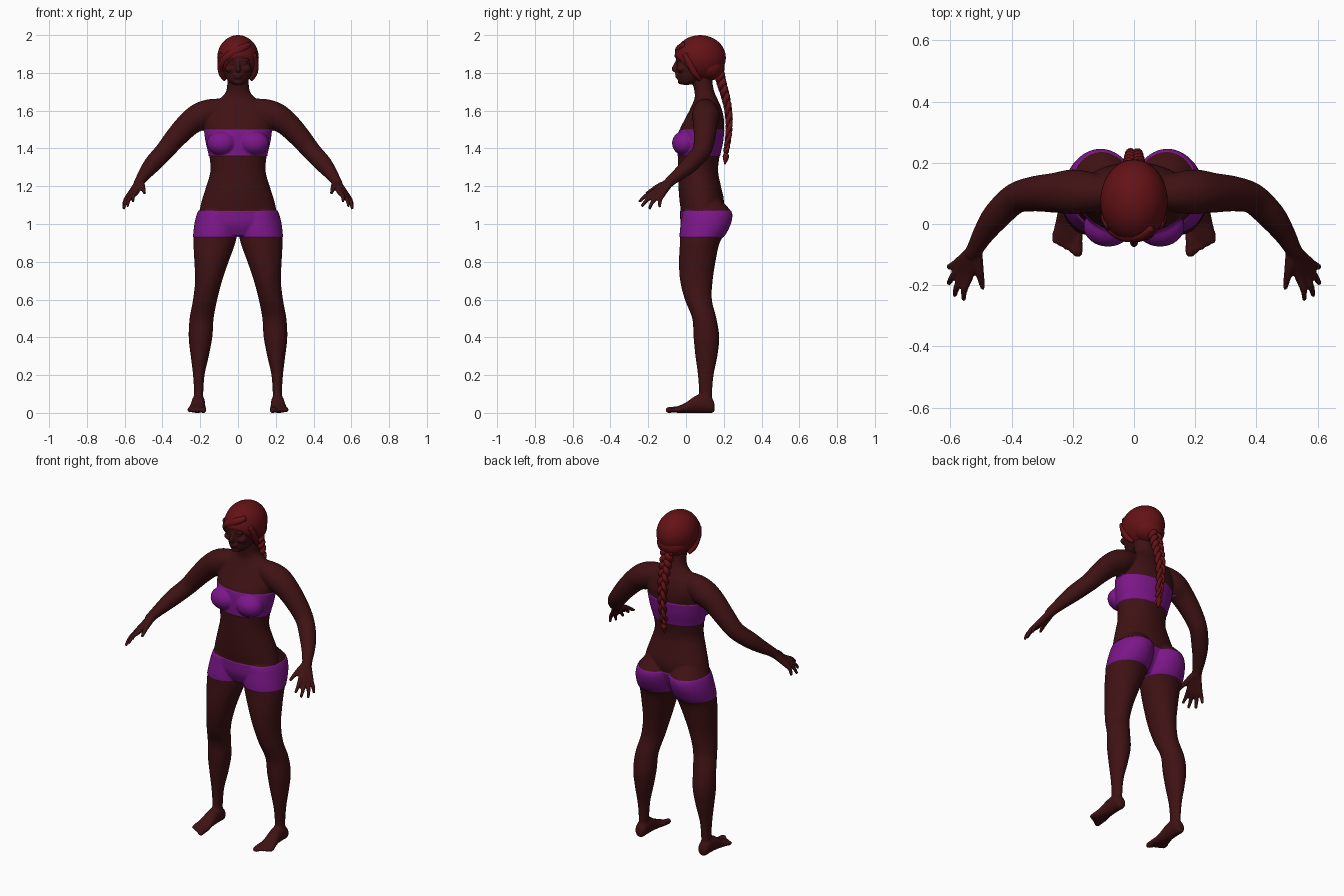
import bpy, bmesh, math
from mathutils import Vector, Matrix

cube = bpy.data.objects.get("Cube")
if cube:
    bpy.data.objects.remove(cube)


def material(name, rgb):
    m = bpy.data.materials.new(name)
    m.use_nodes = True
    m.diffuse_color = (*rgb, 1)
    m.node_tree.nodes["Principled BSDF"].inputs["Base Color"].default_value = (*rgb, 1)
    return m


SKIN = material("dark brown skin", (0.05, 0.006, 0.007))
HAIR = material("dark red hair", (0.125, 0.006, 0.008))
CLOTH = material("purple cloth", (0.2, 0.008, 0.25))


def spline(rows, steps=6):
    """Smooth curve through rows of any width."""
    pts = [Vector(r) for r in rows]
    out = []
    for i in range(len(pts) - 1):
        a, b, c, d = (pts[max(i - 1, 0)], pts[i], pts[i + 1], pts[min(i + 2, len(pts) - 1)])
        for k in range(steps):
            t = k / steps
            out.append(b + (c - a) * (t / 2) + (2 * a - 5 * b + 4 * c - d) * (t * t / 2)
                       + (3 * b - a - 3 * c + d) * (t ** 3 / 2))
    return out + [pts[-1]]


def skin_rings(bm, rings):
    """Bridge rings of points into a closed, smooth solid."""
    vs = [[bm.verts.new(p) for p in ring] for ring in rings]
    n = len(vs[0])
    faces = [bm.faces.new((r[i], r[(i + 1) % n], s[(i + 1) % n], s[i]))
             for r, s in zip(vs, vs[1:]) for i in range(n)]
    faces += [bm.faces.new(vs[0][::-1]), bm.faces.new(vs[-1])]
    for f in faces:
        f.smooth = True
    bmesh.ops.recalc_face_normals(bm, faces=faces)


def loft(bm, rows, place, n=40):
    """Oval sections: position, then low and high limits on two axes."""
    rings = []
    for t, a0, a1, b0, b1 in spline(rows):
        ring = []
        for k in range(n):
            w = math.tau * k / n
            ring.append(place(t, (a0 + a1 + (a1 - a0) * math.cos(w)) / 2,
                              (b0 + b1 + (b1 - b0) * math.sin(w)) / 2))
        rings.append(ring)
    skin_rings(bm, rings)


def tube(bm, rows, side=1, n=14, steps=5):
    """Round limb through rows of x, y, z, radius."""
    pts = spline(rows, steps)
    cs = [Vector((p[0] * side, p[1], p[2])) for p in pts]
    tangent = (cs[1] - cs[0]).normalized()
    u = tangent.orthogonal().normalized()
    rings = []
    for i, c in enumerate(cs):
        new = (cs[min(i + 1, len(cs) - 1)] - cs[max(i - 1, 0)]).normalized()
        u = tangent.rotation_difference(new) @ u
        tangent = new
        v = tangent.cross(u)
        rings.append([c + (u * math.cos(math.tau * k / n) + v * math.sin(math.tau * k / n)) * pts[i][3]
                      for k in range(n)])
    skin_rings(bm, rings)


def ball(bm, centre, radii):
    res = bmesh.ops.create_uvsphere(bm, u_segments=40, v_segments=24, radius=1,
                                    matrix=Matrix.Translation(centre) @ Matrix.Diagonal((*radii, 1)))
    for f in {f for v in res["verts"] for f in v.link_faces}:
        f.smooth = True


def make(name, bm, mats):
    me = bpy.data.meshes.new(name)
    bm.to_mesh(me)
    bm.free()
    for m in mats:
        me.materials.append(m)
    ob = bpy.data.objects.new(name, me)
    bpy.context.scene.collection.objects.link(ob)
    return ob


body = bmesh.new()

# Torso and neck: height, half width, front, back
torso = [(.94, .12, 0, .13), (1.0, .2, -.025, .17), (1.07, .203, -.028, .195), (1.13, .19, -.035, .2),
         (1.2, .168, -.04, .185), (1.28, .146, -.042, .17), (1.36, .152, -.043, .178),
         (1.43, .168, -.043, .193), (1.5, .178, -.033, .2), (1.56, .183, -.003, .2),
         (1.62, .155, .027, .185), (1.665, .095, .045, .165), (1.7, .064, .045, .15),
         (1.75, .056, .035, .14), (1.8, .052, .03, .14)]
loft(body, [(z, -w, w, f, b) for z, w, f, b in torso], lambda t, a, b: (a, b, t))

# Head and face
head = [(1.737, .022, -.02, .02), (1.747, .042, -.033, .05), (1.768, .06, -.043, .1), (1.8, .075, -.048, .15),
        (1.85, .086, -.05, .17), (1.9, .09, -.05, .18), (1.95, .07, -.02, .16), (1.975, .03, .03, .11)]
loft(body, [(z, -w, w, f, b) for z, w, f, b in head], lambda t, a, b: (a, b, t))
tube(body, [(0, -.045, 1.865, .009), (0, -.057, 1.84, .01), (0, -.063, 1.82, .014), (0, -.05, 1.808, .01)])
ball(body, (0, -.046, 1.789), (.026, .013, .008))
ball(body, (0, -.044, 1.777), (.022, .013, .008))
ball(body, (0, -.03, 1.753), (.024, .014, .014))

# Legs: height, inner, outer, front, back
leg = [(.03, .18, .24, .055, .14), (.1, .184, .233, .068, .138), (.2, .177, .238, .063, .146),
       (.3, .155, .25, .05, .166), (.4, .136, .261, .04, .176), (.5, .129, .256, .033, .161),
       (.6, .11, .238, -.006, .137), (.7, .084, .227, -.031, .141), (.8, .05, .231, -.037, .156),
       (.9, .014, .236, -.032, .178), (.96, .003, .233, -.03, .216), (1.02, 0, .224, -.022, .24),
       (1.07, .004, .207, -.012, .236), (1.13, .04, .165, .03, .18)]
# Feet: depth, inner, outer, bottom, top
foot = [(.152, .195, .222, .012, .04), (.14, .18, .24, 0, .075), (.1, .175, .245, 0, .1), (.05, .174, .248, 0, .09),
        (0, .171, .258, 0, .055), (-.04, .167, .267, 0, .037), (-.065, .172, .262, .002, .026)]
# Arms: path and radius
arm = [(.07, .1, 1.615, .05), (.14, .103, 1.597, .066), (.2, .105, 1.57, .073), (.26, .102, 1.53, .065),
       (.33, .098, 1.457, .057), (.39, .082, 1.385, .05), (.45, .025, 1.32, .046),
       (.49, -.03, 1.27, .036), (.513, -.07, 1.238, .029), (.53, -.1, 1.21, .026)]
wrist = (.513, -.075, 1.235, .022)
# Fingers: knuckle and tip
fingers = [((.537, -.165, 1.172), (.557, -.248, 1.117)), ((.556, -.16, 1.158), (.586, -.236, 1.092)),
           ((.57, -.146, 1.152), (.605, -.195, 1.078)), ((.575, -.126, 1.154), (.606, -.14, 1.088))]
for s in (1, -1):
    loft(body, leg, lambda t, a, b: (a * s, b, t))
    loft(body, foot, lambda t, a, b: (a * s, t, b))
    for i in range(5):
        x = .184 + .0185 * i
        r = .016 if i == 0 else .0105
        tube(body, [(x, -.03, .02, r), (x, -.07 + .008 * i, .017, r),
                    (x, -.095 + .01 * i, .014, r), (x, -.107 + .0115 * i, .011, r / 2)], s)
    tube(body, arm, s, 28)
    for knuckle, tip in fingers:
        k, e = Vector(knuckle), Vector(tip)
        mid = k.lerp(e, .55) + Vector((.006, -.004, .006))
        tube(body, [wrist, (*k, .0155), (*mid, .0115), (*e, .008)], s)
    tube(body, [(.515, -.09, 1.22, .02), (.508, -.14, 1.2, .017), (.5, -.18, 1.18, .012), (.494, -.212, 1.16, .008)], s)
    # Bust, cheeks, brows
    ball(body, (s * .085, -.008, 1.428), (.077, .063, .062))
    ball(body, (s * .04, -.025, 1.822), (.03, .025, .022))
    ball(body, (s * .036, -.04, 1.868), (.026, .015, .008))
    ball(body, (s * .035, -.036, 1.85), (.014, .016, .007))

# Fuse the body parts into one smooth surface
rough = make("body_parts", body, [])
mod = rough.modifiers.new("fuse", 'REMESH')
mod.mode, mod.voxel_size = 'VOXEL', .0055
mod = rough.modifiers.new("soften", 'SMOOTH')
mod.factor, mod.iterations = .5, 5
bpy.context.view_layer.update()
graph = bpy.context.evaluated_depsgraph_get()
fused = bpy.data.meshes.new_from_object(rough.evaluated_get(graph))
bpy.data.objects.remove(rough)
body = bmesh.new()
body.from_mesh(fused)
bpy.data.meshes.remove(fused)

# Cut and colour the bandeau and shorts: bottom, top, half width
bands = [(.93, 1.07, .3), (1.36, 1.5, .192)]
for low, high, _ in bands:
    for z in (low, high):
        bmesh.ops.bisect_plane(body, geom=body.verts[:] + body.edges[:] + body.faces[:],
                               plane_co=(0, 0, z), plane_no=(0, 0, 1))
for f in body.faces:
    f.smooth = True
    c = f.calc_center_median()
    f.material_index = int(any(lo < c.z < hi and abs(c.x) < w for lo, hi, w in bands))
body.normal_update()
for v in body.verts:
    if all(f.material_index for f in v.link_faces):
        v.co += v.normal * .003
make("body", body, [SKIN, CLOTH])

# Hair cap, cut away around the face
cap = bmesh.new()
ball(cap, (0, .075, 1.88), (.11, .136, .12))
for co, no in (((0, -.055, 1.882), (.1, -.72, -.69)), ((0, 0, 1.768), (0, 0, -1))):
    cut = bmesh.ops.bisect_plane(cap, geom=cap.verts[:] + cap.edges[:] + cap.faces[:],
                                 plane_co=co, plane_no=no, clear_outer=True)
    rim = [e for e in cut["geom_cut"] if isinstance(e, bmesh.types.BMEdge)]
    bmesh.ops.holes_fill(cap, edges=rim)
ball(cap, (0, .125, 1.83), (.09, .08, .07))
make("hair_cap", cap, [HAIR])

# Swept fringe and side locks
fringe = bmesh.new()
tube(fringe, [(.06, -.01, 1.95, .014), (.015, -.033, 1.925, .023), (-.04, -.032, 1.895, .023),
              (-.08, 0, 1.855, .02), (-.092, .035, 1.81, .012)])
for s in (1, -1):
    tube(fringe, [(.08, -.005, 1.9, .016), (.09, .02, 1.85, .018), (.088, .045, 1.8, .016), (.07, .075, 1.765, .01)], s)
make("fringe", fringe, [HAIR])

# Three-strand braid down the back
spine = spline([(.175, 1.8), (.19, 1.74), (.21, 1.67), (.226, 1.58), (.226, 1.48), (.212, 1.38)], 20)
braid = bmesh.new()
for strand in range(3):
    path = []
    for i, (y, z) in enumerate(spine):
        t = i / (len(spine) - 1)
        w = math.tau * (3 * t + strand / 3)
        size = 1 - .5 * t
        path.append((.025 * size * math.sin(w), y + .012 * size * math.sin(2 * w), z, .0185 * size))
    tube(braid, path, 1, 12, 1)
make("braid", braid, [HAIR])

# Braid end
tuft = bmesh.new()
tube(tuft, [(0, .212, 1.39, .016), (0, .211, 1.375, .011), (0, .211, 1.355, .017), (0, .206, 1.315, .003)])
make("braid_tuft", tuft, [HAIR])
